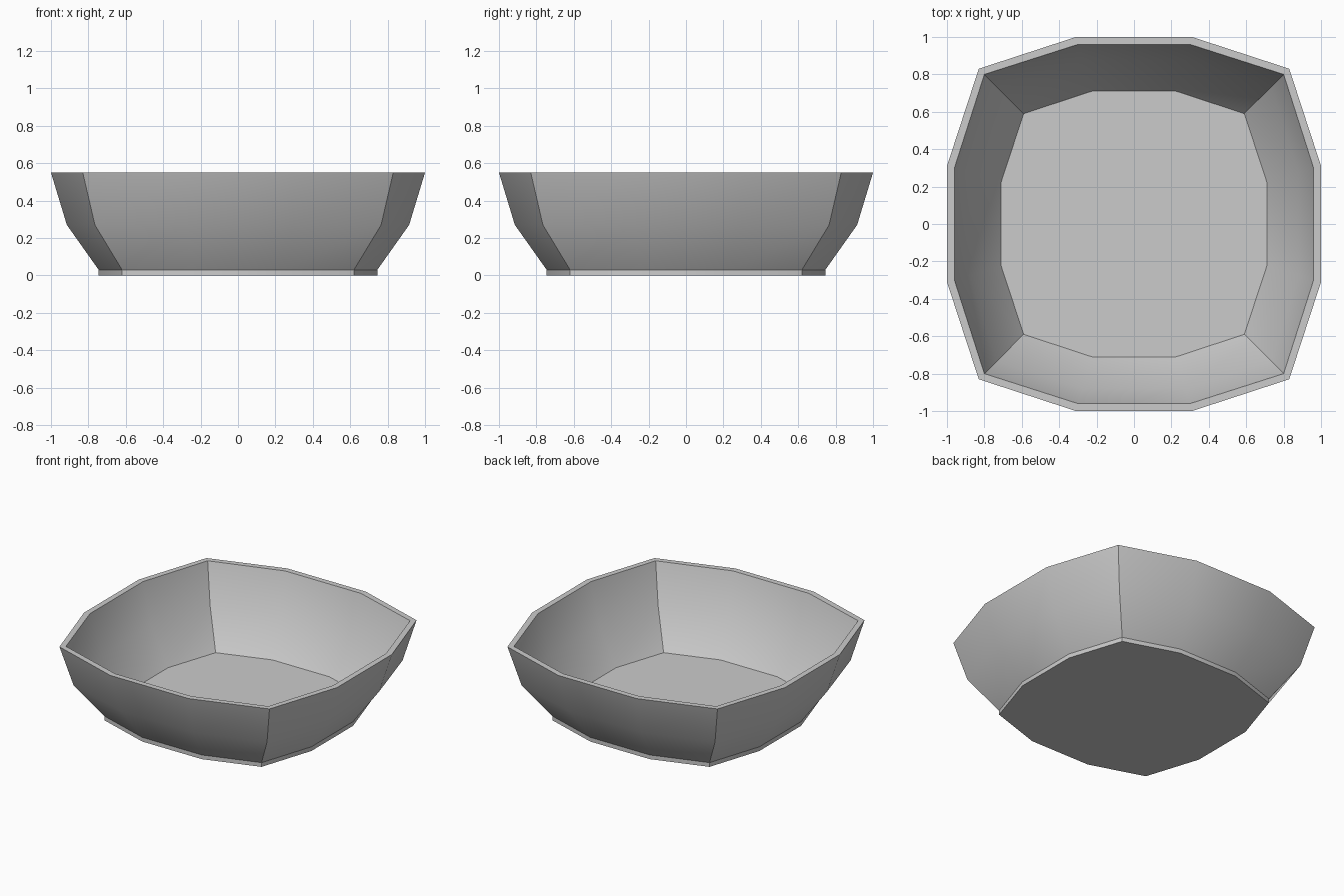
import bpy, bmesh
from math import radians

cube = bpy.data.objects.get("Cube")
if cube:
    bpy.data.objects.remove(cube, do_unlink=True)

grey = bpy.data.materials.new("plain grey")
grey.use_nodes = True
colour = (0.6, 0.6, 0.6, 1)
grey.diffuse_color = colour
grey.node_tree.nodes["Principled BSDF"].inputs["Base Color"].default_value = colour

# Rounded-square rings: side distance, corner distance, half flat width, height
rings = [
    (0.745, 0.62, 0.235, 0),       # foot
    (0.745, 0.62, 0.235, 0.03),
    (0.915, 0.765, 0.285, 0.27),   # outer wall
    (1, 0.83, 0.31, 0.55),         # rim
    (0.96, 0.80, 0.30, 0.55),
    (0.88, 0.735, 0.275, 0.27),    # inner wall
    (0.71, 0.59, 0.225, 0.03),     # floor
]


def add_ring(bm, side, corner, flat, z):
    verts = []
    quarter = [(side, -flat), (side, flat), (corner, corner)]
    for _ in range(4):
        verts += [bm.verts.new((x, y, z)) for x, y in quarter]
        quarter = [(-y, x) for x, y in quarter]
    return verts


# Bowl: bridge each ring to the next, then close the base and the floor
bm = bmesh.new()
loops = [add_ring(bm, *r) for r in rings]
for low, high in zip(loops, loops[1:]):
    for i in range(len(low)):
        j = (i + 1) % len(low)
        bm.faces.new((low[i], low[j], high[j], high[i]))
bm.faces.new(loops[0][::-1])
bm.faces.new(loops[-1])

mesh = bpy.data.meshes.new("bowl")
bm.to_mesh(mesh)
bm.free()
mesh.materials.append(grey)
bowl = bpy.data.objects.new("bowl", mesh)
bpy.context.collection.objects.link(bowl)

# Smooth walls with crisp corners, rim and foot
bpy.ops.object.select_all(action="DESELECT")
bowl.select_set(True)
bpy.context.view_layer.objects.active = bowl
bpy.ops.object.shade_smooth_by_angle(angle=radians(30))
